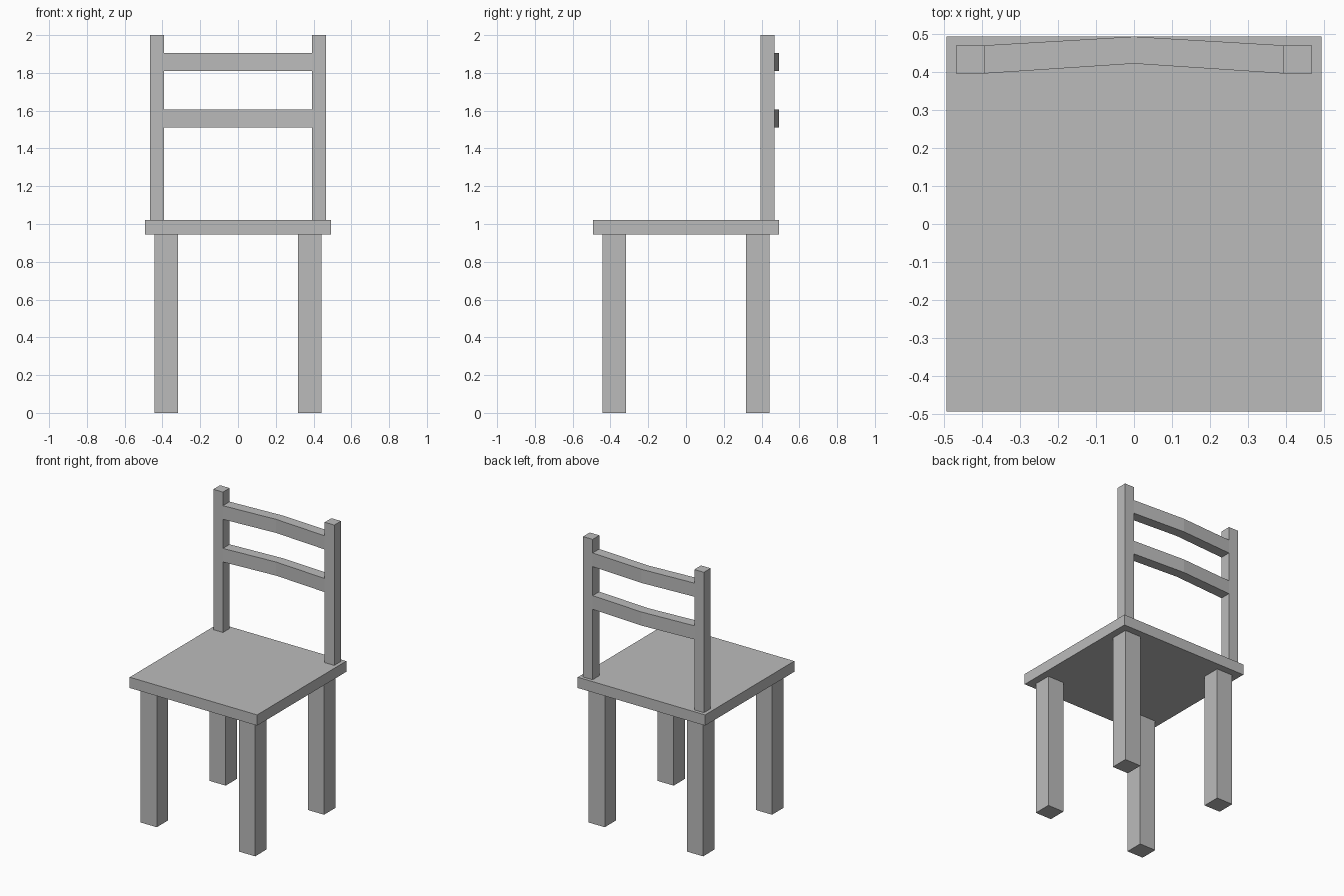
import bpy
import bmesh

cube = bpy.data.objects.get("Cube")
if cube:
    bpy.data.objects.remove(cube, do_unlink=True)

grey = bpy.data.materials.new("plain_grey")
grey.use_nodes = True
colour = (0.5, 0.5, 0.5, 1)
grey.diffuse_color = colour
grey.node_tree.nodes["Principled BSDF"].inputs["Base Color"].default_value = colour


def prism(name, outline, bottom, top):
    """Extrude a plan outline (x, y) from bottom to top."""
    bm = bmesh.new()
    base = bm.faces.new([bm.verts.new((x, y, bottom)) for x, y in outline])
    extruded = bmesh.ops.extrude_face_region(bm, geom=[base], use_keep_orig=True)
    for v in extruded["geom"]:
        if isinstance(v, bmesh.types.BMVert):
            v.co.z = top
    bmesh.ops.recalc_face_normals(bm, faces=bm.faces)
    mesh = bpy.data.meshes.new(name)
    bm.to_mesh(mesh)
    bm.free()
    mesh.materials.append(grey)
    obj = bpy.data.objects.new(name, mesh)
    bpy.context.collection.objects.link(obj)
    return obj


def box(name, x0, x1, y0, y1, bottom, top):
    return prism(name, [(x0, y0), (x1, y0), (x1, y1), (x0, y1)], bottom, top)


SEAT_HALF, SEAT_BOTTOM, SEAT_TOP = 0.492, 0.945, 1.02
LEG_IN, LEG_OUT = 0.318, 0.442
POST_IN, POST_OUT = 0.393, 0.467
BOW = 0.026

# Seat slab
box("seat", -SEAT_HALF, SEAT_HALF, -SEAT_HALF, SEAT_HALF, SEAT_BOTTOM, SEAT_TOP)

# Legs and back posts on both sides
for side, sx in (("right", -1), ("left", 1)):
    for end, sy in (("front", -1), ("back", 1)):
        box(f"{end}_{side}_leg", sx * LEG_IN, sx * LEG_OUT,
            sy * LEG_IN, sy * LEG_OUT, 0, SEAT_BOTTOM)
    box(f"{side}_back_post", sx * POST_IN, sx * POST_OUT,
        POST_IN + 0.002, POST_OUT + 0.002, SEAT_TOP, 2)

# Back slats, bent backwards at the middle
front, back = POST_IN + 0.002, POST_OUT + 0.002
bent = [(-POST_IN, front), (0, front + BOW), (POST_IN, front),
        (POST_IN, back), (0, back + BOW - 0.003), (-POST_IN, back)]
for name, bottom in (("lower_slat", 1.512), ("upper_slat", 1.81)):
    prism(name, bent, bottom, bottom + 0.095)
